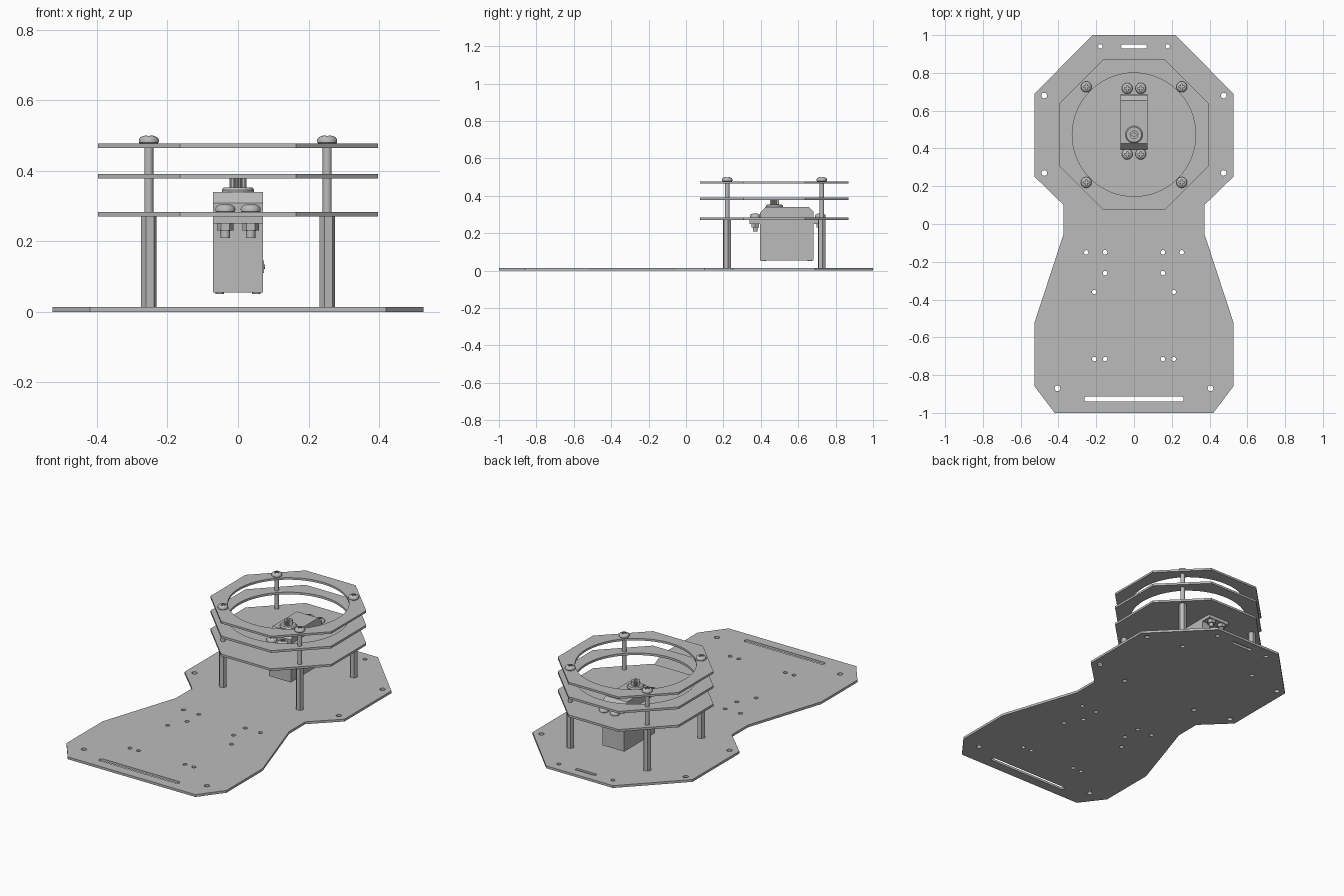
import bpy, bmesh
from math import sin, cos, pi, radians
from mathutils import Vector

if "Cube" in bpy.data.objects:
    bpy.data.objects.remove(bpy.data.objects["Cube"], do_unlink=True)

grey = bpy.data.materials.new("plain grey")
grey.use_nodes = True
COLOUR = (0.5, 0.5, 0.5, 1)
grey.diffuse_color = COLOUR
grey.node_tree.nodes["Principled BSDF"].inputs["Base Color"].default_value = COLOUR

TOWER_Y = 0.473


def add(name, mesh, location=(0, 0, 0)):
    ob = bpy.data.objects.new(name, mesh)
    ob.location = location
    bpy.context.collection.objects.link(ob)
    return ob


def finish(name, bm, smooth=False):
    bmesh.ops.recalc_face_normals(bm, faces=bm.faces[:])
    mesh = bpy.data.meshes.new(name)
    bm.to_mesh(mesh)
    bm.free()
    mesh.materials.append(grey)
    ob = add(name, mesh)
    if smooth:
        bpy.ops.object.select_all(action="DESELECT")
        ob.select_set(True)
        bpy.context.view_layer.objects.active = ob
        bpy.ops.object.shade_smooth_by_angle(angle=radians(35))
    return ob


def circle(x, y, r, n=16, turn=0.0):
    return [(x + r * cos(turn + 2 * pi * i / n), y + r * sin(turn + 2 * pi * i / n))
            for i in range(n)]


def slot(x, y, half, r):
    # Rounded slot running along x
    arc = [-pi / 2 + pi * i / 8 for i in range(9)]
    right = [(x + half - r + r * cos(a), y + r * sin(a)) for a in arc]
    return right + [(x - half + r - r * cos(a), y - r * sin(a)) for a in arc]


def rect(x0, x1, y0, y1):
    return [(x0, y0), (x1, y0), (x1, y1), (x0, y1)]


def prism(name, loops, lo, hi, axis="z", smooth=False):
    # Fill an outline with its holes, then extrude it along the axis
    def place(a, b, c):
        return Vector((a, b, c)) if axis == "z" else Vector((c, a, b))
    bm = bmesh.new()
    for loop in loops:
        vs = [bm.verts.new(place(a, b, lo)) for a, b in loop]
        for i, v in enumerate(vs):
            bm.edges.new((vs[i - 1], v))
    if len(loops) == 1:
        bm.faces.new(vs)
    else:
        bmesh.ops.triangle_fill(bm, edges=bm.edges[:], use_beauty=True)
    ext = bmesh.ops.extrude_face_region(bm, geom=bm.faces[:])["geom"]
    bmesh.ops.translate(bm, vec=place(0, 0, hi - lo),
                        verts=[g for g in ext if isinstance(g, bmesh.types.BMVert)])
    return finish(name, bm, smooth)


def lathe(name, profile, n=32):
    bm = bmesh.new()
    rings = [[bm.verts.new((x, y, z)) for x, y in circle(0, 0, r, n)] for r, z in profile]
    for a, b in zip(rings, rings[1:]):
        for i in range(n):
            bm.faces.new((a[i - 1], a[i], b[i], b[i - 1]))
    bm.faces.new(rings[0])
    bm.faces.new(rings[-1])
    return finish(name, bm, True)


# Base plate with mounting holes and slots
half = [(0.22, 1.0), (0.526, 0.69), (0.526, 0.25), (0.372, 0.1), (0.372, -0.05),
        (0.526, -0.52), (0.526, -0.86), (0.42, -1.0)]
outline = half + [(-x, y) for x, y in reversed(half)]
small = [(0.253, -0.15), (0.153, -0.15), (0.153, -0.26), (0.21, -0.36),
         (0.21, -0.715), (0.153, -0.715), (0.178, 0.94)]
large = [(0.405, -0.87), (0.475, 0.68), (0.475, 0.27)]
posts = [(x, y) for x in (-0.253, 0.253) for y in (0.22, 0.726)]
holes = [circle(s * x, y, r) for pts, r in ((small, 0.012), (large, 0.015))
         for x, y in pts for s in (-1, 1)]
holes += [circle(x, y, 0.013) for x, y in posts]
holes += [slot(0, -0.927, 0.263, 0.014), slot(0, 0.94, 0.068, 0.01)]
prism("base_plate", [outline] + holes, 0, 0.014)

# Octagonal deck and two rings above it
octagon = circle(0, TOWER_Y, 0.397 / cos(pi / 8), 8, pi / 8)
opening = circle(0, TOWER_Y, 0.327, 64)
prism("lower_deck", [octagon, rect(-0.071, 0.071, 0.394, 0.686)], 0.27, 0.283)
prism("middle_ring", [octagon, opening], 0.378, 0.391, smooth=True)
prism("top_ring", [octagon, opening], 0.465, 0.477, smooth=True)

# Pan head screw with a cross recess, shared by all screws
head = lathe("screw_head", [(0.025, 0), (0.028, 0.003), (0.0285, 0.011), (0.025, 0.017),
                            (0.017, 0.0215), (0.008, 0.0235)])
a, b = 0.004, 0.015
cross = [(b, -a), (b, a), (a, a), (a, b), (-a, b), (-a, a),
         (-b, a), (-b, -a), (-a, -a), (-a, -b), (a, -b), (a, -a)]
cutter = prism("recess_cutter", [cross], 0.012, 0.04)
cutter.hide_render = True
mod = head.modifiers.new("recess", "BOOLEAN")
mod.operation = "DIFFERENCE"
mod.object = cutter
graph = bpy.context.evaluated_depsgraph_get()
head_mesh = bpy.data.meshes.new_from_object(head.evaluated_get(graph))
for ob in (head, cutter):
    bpy.data.objects.remove(ob, do_unlink=True)

# Hex standoffs, thin rods and screws at the four corners
for x, y in posts:
    prism("standoff", [circle(x, y, 0.0225, 6, radians(10))], 0.014, 0.27)
    prism("rod", [circle(x, y, 0.0128, 20)], 0.27, 0.478, smooth=True)
    add("post_screw_head", head_mesh, (x, y, 0.477))

# Servo body with sloped top corners
side = [(0.395, 0.055), (0.682, 0.055), (0.682, 0.315), (0.655, 0.34),
        (0.425, 0.34), (0.395, 0.308)]
prism("servo_body", [side], -0.071, 0.071, axis="x")
prism("servo_flange", [rect(-0.071, 0.071, 0.34, 0.742)], 0.25, 0.27)

# Servo bolts with washer-side nuts under the flange
for x in (-0.036, 0.036):
    for y in (0.37, 0.718):
        add("servo_screw_head", head_mesh, (x, y, 0.282))
        prism("servo_bolt", [circle(x, y, 0.013)], 0.21, 0.284, smooth=True)
        prism("servo_nut", [circle(x, y, 0.0235, 6)], 0.23, 0.25)

# Output collar and splined shaft with a screw hole
collar = lathe("servo_collar", [(0.046, 0.338), (0.046, 0.346), (0.04, 0.353)])
collar.location.y = TOWER_Y
teeth = [p for i in range(20) for p in
         (circle(0, TOWER_Y, 0.024, 40)[2 * i], circle(0, TOWER_Y, 0.021, 40)[2 * i + 1])]
prism("servo_shaft", [teeth, circle(0, TOWER_Y, 0.01, 16)], 0.352, 0.38)

# Cable outlet with three wires, and case screws underneath
prism("cable_outlet", [rect(0.46, 0.53, 0.11, 0.145)], 0.07, 0.074, axis="x")
for i in (-1, 0, 1):
    prism("wire_end", [circle(0.495 + 0.018 * i, 0.128, 0.006, 12)], 0.07, 0.077, axis="x")
for x in (-0.052, 0.052):
    for y in (0.415, 0.662):
        prism("case_screw", [circle(x, y, 0.012)], 0.051, 0.056)
